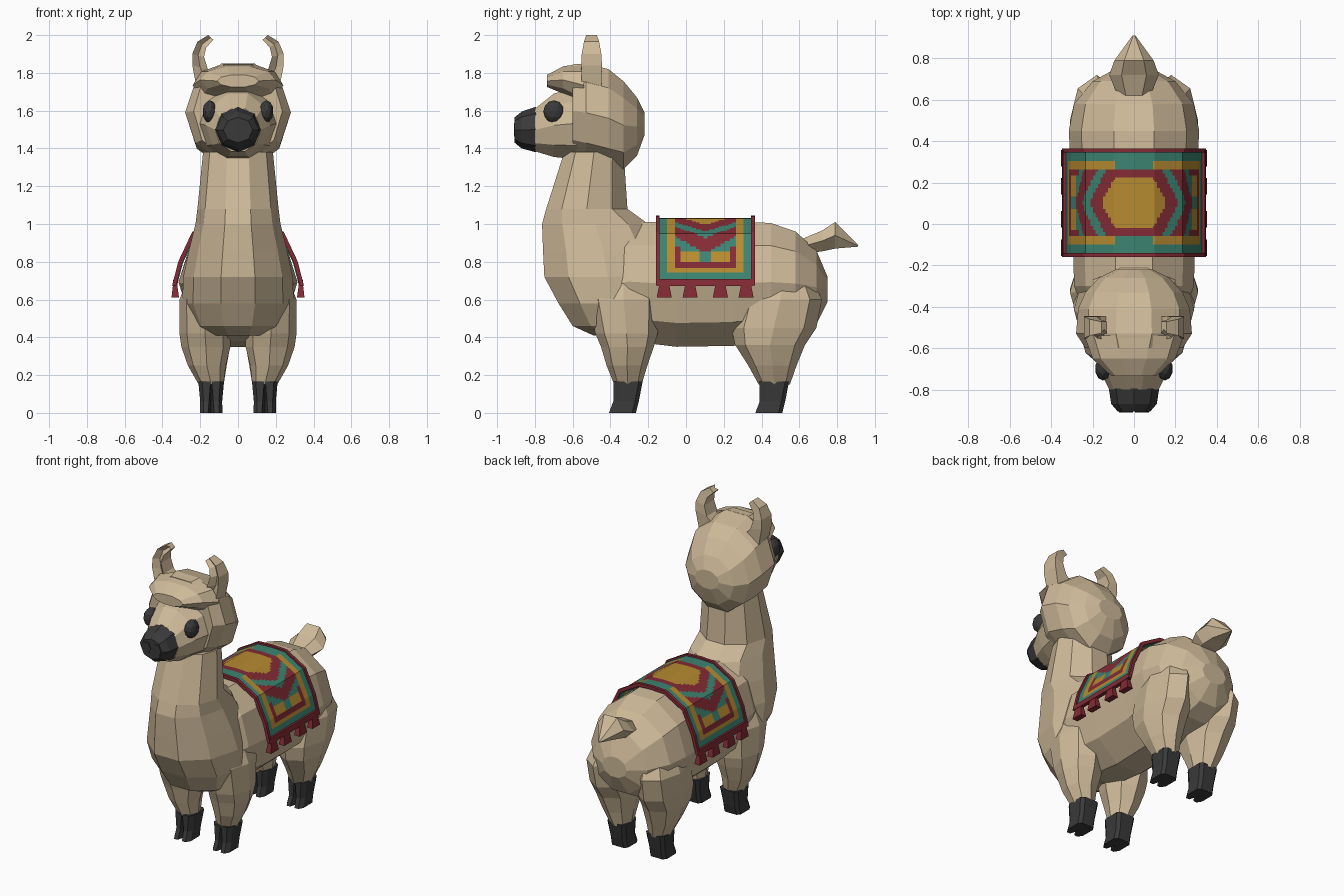
import bpy, bmesh, math
from mathutils import Vector

if "Cube" in bpy.data.objects:
    bpy.data.objects.remove(bpy.data.objects["Cube"])


def material(name, rgb):
    m = bpy.data.materials.new(name)
    m.diffuse_color = (*rgb, 1)
    m.use_nodes = True
    m.node_tree.nodes["Principled BSDF"].inputs["Base Color"].default_value = m.diffuse_color
    return m


WOOL = material("cream wool", (0.62, 0.49, 0.32))
DARK = material("charcoal", (0.042, 0.042, 0.044))
RED = material("deep red", (0.23, 0.024, 0.035))
TEAL = material("teal", (0.045, 0.23, 0.165))
GOLD = material("mustard", (0.47, 0.26, 0.03))


def finish(name, bm, mats):
    me = bpy.data.meshes.new(name)
    bm.to_mesh(me)
    bm.free()
    for m in mats:
        me.materials.append(m)
    ob = bpy.data.objects.new(name, me)
    bpy.context.collection.objects.link(ob)
    return ob


def loft(name, rings, mat):
    """Skin a list of equal-length point rings and cap both ends."""
    bm = bmesh.new()
    vs = [[bm.verts.new(p) for p in r] for r in rings]
    n = len(vs[0])
    for a, b in zip(vs, vs[1:]):
        for i in range(n):
            j = (i + 1) % n
            bm.faces.new((a[i], a[j], b[j], b[i]))
    bm.faces.new(vs[0])
    bm.faces.new(vs[-1][::-1])
    bmesh.ops.recalc_face_normals(bm, faces=bm.faces)
    return finish(name, bm, [mat])


def unit_ring(n):
    """Polygon with corners on the sides, flats top and bottom, extents +-1."""
    pts = [(math.cos(2 * math.pi * i / n), math.sin(2 * math.pi * i / n)) for i in range(n)]
    top = max(p[1] for p in pts)
    return [(a, b / top) for a, b in pts]


def loft_y(name, rows, mat, n=10):
    """rows: (y, z bottom, z top, half width)"""
    return loft(name, [[(w * a, y, (z0 + z1) / 2 + (z1 - z0) / 2 * b) for a, b in unit_ring(n)]
                       for y, z0, z1, w in rows], mat)


def loft_z(name, rows, mat, n=10, xs=1):
    """rows: (z, y front, y back, x centre, half width)"""
    return loft(name, [[(xs * (xc + w * a), (y0 + y1) / 2 + (y1 - y0) / 2 * b, z)
                        for a, b in unit_ring(n)] for z, y0, y1, xc, w in rows], mat)


# Trunk, neck and tail
loft_y("body", [(-0.48, 0.45, 0.88, 0.22), (-0.30, 0.38, 1.01, 0.29), (-0.05, 0.35, 1.01, 0.295),
                (0.25, 0.355, 1.015, 0.305), (0.45, 0.38, 1.005, 0.315), (0.58, 0.41, 0.96, 0.29),
                (0.69, 0.47, 0.86, 0.20), (0.75, 0.59, 0.72, 0.09)], WOOL)
loft_z("neck", [(0.41, -0.49, -0.15, 0, 0.18), (0.46, -0.60, -0.10, 0, 0.24),
                (0.58, -0.675, -0.08, 0, 0.295), (0.72, -0.75, -0.08, 0, 0.29),
                (0.86, -0.757, -0.12, 0, 0.26), (1.00, -0.762, -0.20, 0, 0.225),
                (1.08, -0.74, -0.31, 0, 0.215), (1.38, -0.645, -0.33, 0, 0.185)], WOOL)
loft_y("tail", [(0.60, 0.84, 0.915, 0.07), (0.72, 0.855, 0.965, 0.12),
                (0.79, 0.87, 1.01, 0.095), (0.91, 0.88, 0.89, 0.008)], WOOL, 6)

# Head, forehead tuft, face and muzzle
loft_y("head", [(-0.22, 1.47, 1.59, 0.09), (-0.26, 1.36, 1.67, 0.17), (-0.33, 1.29, 1.755, 0.235),
                (-0.41, 1.30, 1.82, 0.27), (-0.53, 1.33, 1.85, 0.28), (-0.60, 1.35, 1.845, 0.235)], WOOL)
loft_y("forehead_tuft", [(-0.54, 1.62, 1.85, 0.24), (-0.65, 1.69, 1.835, 0.20),
                         (-0.735, 1.725, 1.79, 0.11)], WOOL, 10)
loft_y("face", [(-0.56, 1.34, 1.73, 0.215), (-0.70, 1.355, 1.69, 0.17),
                (-0.80, 1.385, 1.61, 0.12)], WOOL, 10)
loft_y("muzzle", [(-0.795, 1.38, 1.62, 0.122), (-0.87, 1.40, 1.595, 0.11),
                  (-0.907, 1.43, 1.565, 0.078)], DARK, 8)

for side, s in (("left", 1), ("right", -1)):
    # Nostrils
    loft(f"{side}_nostril", [[(s * 0.038 + 0.034 * a, y, 1.50 + 0.036 * b) for a, b in unit_ring(6)]
                             for y in (-0.90, -0.911)], DARK)
    # Eyes
    bm = bmesh.new()
    bmesh.ops.create_icosphere(bm, subdivisions=2, radius=1)
    for v in bm.verts:
        v.co = Vector((s * 0.15 + v.co.x * 0.038, -0.70 + v.co.y * 0.056, 1.595 + v.co.z * 0.06))
    finish(f"{side}_eye", bm, [DARK])

    # Curved ears with a folded front: (x inner, z inner, x outer, z outer, half depth)
    rings = []
    for xi, zi, xo, zo, d in [(0.10, 1.76, 0.215, 1.70, 0.05), (0.16, 1.82, 0.242, 1.84, 0.055),
                              (0.18, 1.885, 0.242, 1.90, 0.052), (0.168, 1.935, 0.215, 1.965, 0.04),
                              (0.13, 1.975, 0.158, 2.0, 0.028)]:
        rings.append([(s * xo, -0.50 - d, zo),
                      (s * (xi + xo) / 2, -0.50 - d * 0.35, (zi + zo) / 2),
                      (s * xi, -0.50 - d, zi), (s * xi, -0.50 + d, zi), (s * xo, -0.50 + d, zo)])
    loft(f"{side}_ear", rings, WOOL)

    # Woolly legs
    loft_z(f"{side}_front_leg", [(0.80, -0.44, -0.22, 0.14, 0.09), (0.60, -0.52, -0.14, 0.18, 0.13),
                                 (0.42, -0.48, -0.15, 0.175, 0.135), (0.35, -0.45, -0.17, 0.17, 0.13),
                                 (0.25, -0.42, -0.205, 0.165, 0.10),
                                 (0.15, -0.38, -0.235, 0.142, 0.066)], WOOL, 8, s)
    loft_z(f"{side}_back_leg", [(0.80, 0.40, 0.62, 0.14, 0.09), (0.60, 0.28, 0.72, 0.18, 0.13),
                                (0.45, 0.24, 0.69, 0.175, 0.135), (0.36, 0.26, 0.63, 0.17, 0.13),
                                (0.25, 0.33, 0.585, 0.16, 0.10),
                                (0.15, 0.385, 0.55, 0.142, 0.066)], WOOL, 8, s)

    # Cloven hooves, two toes that part at the front: (z, y front, y back, half width)
    for leg, y in (("front", 0), ("back", 0.775)):
        for toe, t in (("inner", -1), ("outer", 1)):
            rings = []
            for z, y0, y1, w in [(0.165, -0.385, -0.23, 0.068), (0.06, -0.385, -0.25, 0.058),
                                 (0.0, -0.408, -0.265, 0.06)]:
                gap = 0.003 + (0.165 - z) * 0.08
                rings.append([(s * (0.142 + t * gx), y + gy, z) for gx, gy in
                              [(gap, y0), (w * 0.7, y0), (w, y0 + 0.03), (w, y1 - 0.02),
                               (w * 0.7, y1), (0, y1), (0, y0 + 0.06)]])
            loft(f"{side}_{leg}_{toe}_toe", rings, DARK)

# Saddle blanket: draped half profile (x, z), mirrored to a full one
half = [(0.0, 1.033), (0.10, 1.028), (0.235, 0.95), (0.305, 0.80), (0.338, 0.675)]
profile = [Vector((-x, z)) for x, z in half[:0:-1]] + [Vector(p) for p in half]
Y0, Y1, CY = -0.15, 0.355, 0.1025


def pattern(u, v):
    """Colour index (red, teal, gold) from distance u off the spine and v off the middle."""
    u, v = abs(u), abs(v)
    d = u + 0.6 * v
    if u > 0.515:
        return 0
    if v > 0.205 or u > 0.485:
        return 1
    if d < 0.135 + 0.06 and v < 0.12 and u < 0.135 - 0.6 * (v - 0.0) + 0.03:
        return 2
    if d < 0.235 and v < 0.165:
        return 0
    if v > 0.16:
        return 2 if u > 0.09 else 1
    if u > 0.455:
        return 2
    if 0.285 < d < 0.37 or (u > 0.33 and (v > 0.13 or u > 0.42)):
        return 0
    if u > 0.34:
        return 2 if v > 0.03 and u > 0.36 else 1
    return 1


bm = bmesh.new()
K, NV = 11, 50
line, dist, total = [], [], 0
for a, b in zip(profile, profile[1:]):
    for k in range(K):
        line.append(a.lerp(b, k / K))
        dist.append(total + (b - a).length * k / K)
    total += (b - a).length
line.append(profile[-1])
dist.append(total)
ys = [Y0 + (Y1 - Y0) * j / NV for j in range(NV + 1)]
grid = [[bm.verts.new((p.x, y, p.y)) for y in ys] for p in line]
for i in range(len(line) - 1):
    for j in range(NV):
        f = bm.faces.new((grid[i][j], grid[i + 1][j], grid[i + 1][j + 1], grid[i][j + 1]))
        f.material_index = pattern((dist[i] + dist[i + 1] - total) / 2, (ys[j] + ys[j + 1]) / 2 - CY)
bmesh.ops.recalc_face_normals(bm, faces=bm.faces)
if sum(f.normal.z for f in bm.faces) < 0:
    bmesh.ops.reverse_faces(bm, faces=bm.faces)
blanket = finish("saddle_blanket", bm, [RED, TEAL, GOLD])
thick = blanket.modifiers.new("thickness", "SOLIDIFY")
thick.thickness, thick.offset = 0.015, -1

# Red trim along the front and back blanket edges
for name, y in (("front_trim", Y0), ("back_trim", Y1)):
    rings = []
    for p in profile:
        out = (p - Vector((0, 0.70))).normalized() * 0.011
        a, b = p + out, p - out
        rings.append([(a.x, y - 0.01, a.y), (a.x, y + 0.01, a.y),
                      (b.x, y + 0.01, b.y), (b.x, y - 0.01, b.y)])
    loft(name, rings, RED)

# Hem and tassels
for side, s in (("left", 1), ("right", -1)):
    loft(f"{side}_hem", [[(s * 0.322, y, 0.672), (s * 0.348, y, 0.672),
                          (s * 0.342, y, 0.708), (s * 0.318, y, 0.708)] for y in (Y0, Y1)], RED)
    for i, y in enumerate((-0.115, 0.022, 0.182, 0.318)):
        loft(f"{side}_tassel_{i + 1}", [[(s * x0, y - w, z), (s * x1, y - w, z),
                                         (s * x1, y + w, z), (s * x0, y + w, z)]
                                        for z, w, x0, x1 in [(0.68, 0.026, 0.322, 0.344),
                                                             (0.61, 0.04, 0.312, 0.352)]], RED)
